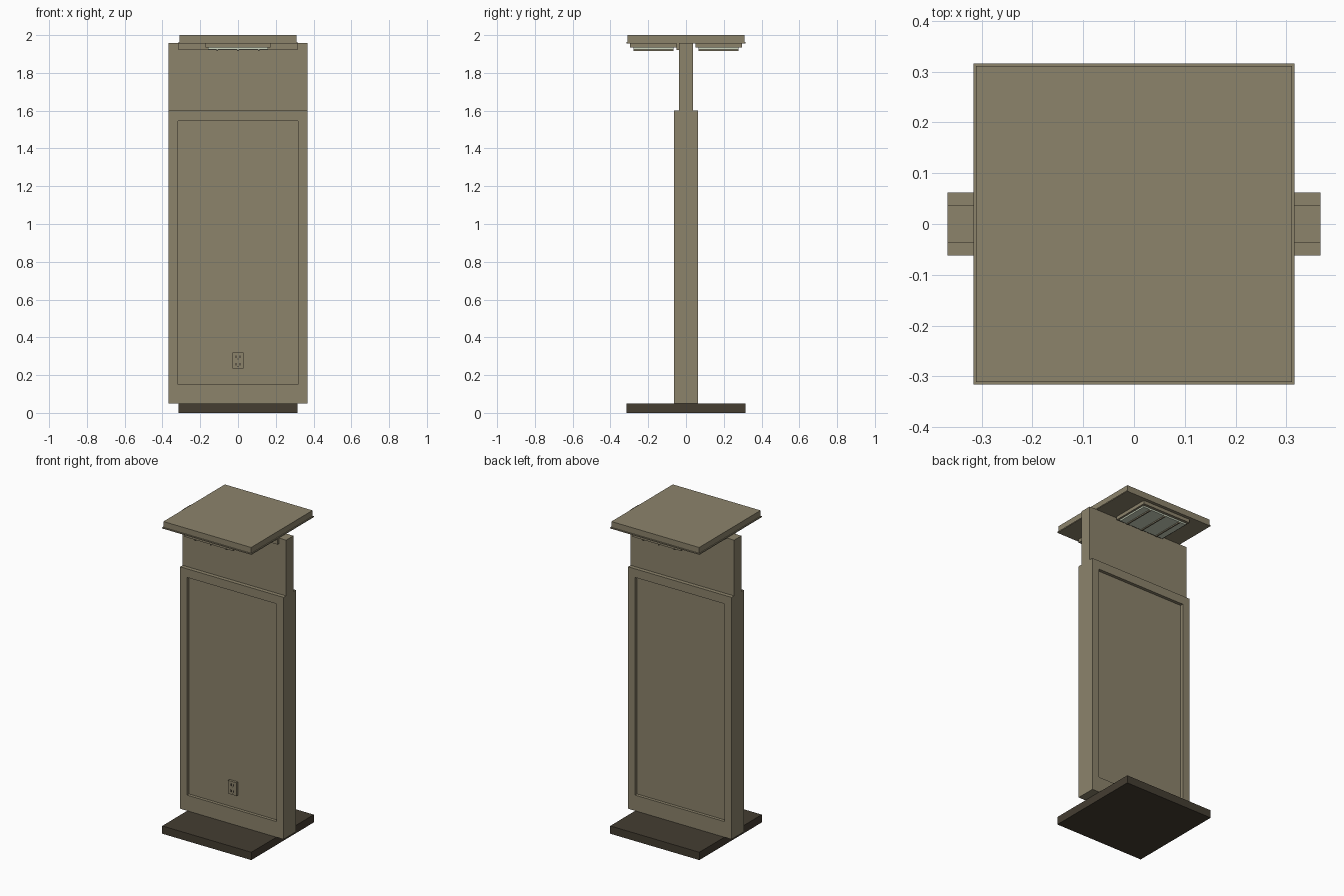
import bpy, bmesh

if "Cube" in bpy.data.objects:
    bpy.data.objects.remove(bpy.data.objects["Cube"])


def material(name, rgb):
    m = bpy.data.materials.new(name)
    m.diffuse_color = (*rgb, 1)
    m.use_nodes = True
    m.node_tree.nodes["Principled BSDF"].inputs["Base Color"].default_value = m.diffuse_color
    return m


TAN = material("tan paint", (0.262, 0.228, 0.148))
DARK = material("dark base", (0.058, 0.047, 0.031))
LIGHT = material("lamp panel", (0.62, 0.68, 0.53))
BLACK = material("socket slots", (0.03, 0.025, 0.02))


def box(name, x, y, z, mat):
    """Box from three (min, max) ranges."""
    bm = bmesh.new()
    bmesh.ops.create_cube(bm, size=1)
    for v in bm.verts:
        for i, (a, b) in enumerate((x, y, z)):
            v.co[i] = b if v.co[i] > 0 else a
    me = bpy.data.meshes.new(name)
    bm.to_mesh(me)
    bm.free()
    me.materials.append(mat)
    ob = bpy.data.objects.new(name, me)
    bpy.context.collection.objects.link(ob)
    return ob


# Ground plate
box("base_plate", (-.316, .316), (-.316, .316), (0, .05), DARK)

# Main body with a recessed panel on front and back
body = box("body", (-.367, .367), (-.0625, .0625), (.05, 1.6), TAN)
bm = bmesh.new()
bm.from_mesh(body.data)
bm.normal_update()
for face in [f for f in bm.faces if abs(f.normal.y) > .9]:
    bmesh.ops.inset_region(bm, faces=[face], thickness=.04)
    for v in face.verts:
        v.co.x = .318 if v.co.x > 0 else -.318
        v.co.z = 1.545 if v.co.z > .8 else .15
    ring = bmesh.ops.extrude_discrete_faces(bm, faces=[face])["faces"][0]
    for v in ring.verts:
        v.co.y *= .0425 / .0625
bm.to_mesh(body.data)
bm.free()

# Upper board
box("upper_board", (-.367, .367), (-.037, .037), (1.6, 1.957), TAN)
box("front_strip", (-.316, .316), (-.05, -.037), (1.92, 1.956), TAN)

# Roof slab with a slightly wider lower lip
box("roof_slab", (-.311, .311), (-.311, .311), (1.956, 2), TAN)
box("roof_lip", (-.316, .316), (-.316, .316), (1.956, 1.963), TAN)

# Lamps under the roof, front and back
for side, s in (("front", -1), ("back", 1)):
    def yr(a, b):
        return tuple(sorted((a * s, b * s)))
    box(side + "_lamp_frame", (-.173, .173), yr(.05, .296), (1.934, 1.956), TAN)
    box(side + "_lamp_panel", (-.16, .16), yr(.065, .278), (1.924, 1.934), LIGHT)
    for x in (-.11, 0, .11):
        box(side + "_lamp_bar", (x - .004, x + .004), yr(.065, .278), (1.917, 1.924), TAN)

# Power outlet in the front recess
box("outlet_plate", (-.03, .03), (-.0575, -.0425), (.235, .32), TAN)
for z in (.258, .298):
    for x in (-.01, .01):
        box("outlet_slot", (x - .003, x + .003), (-.0585, -.0575), (z - .007, z + .007), BLACK)
    box("outlet_ground", (-.003, .003), (-.0585, -.0575), (z - .016, z - .010), BLACK)
